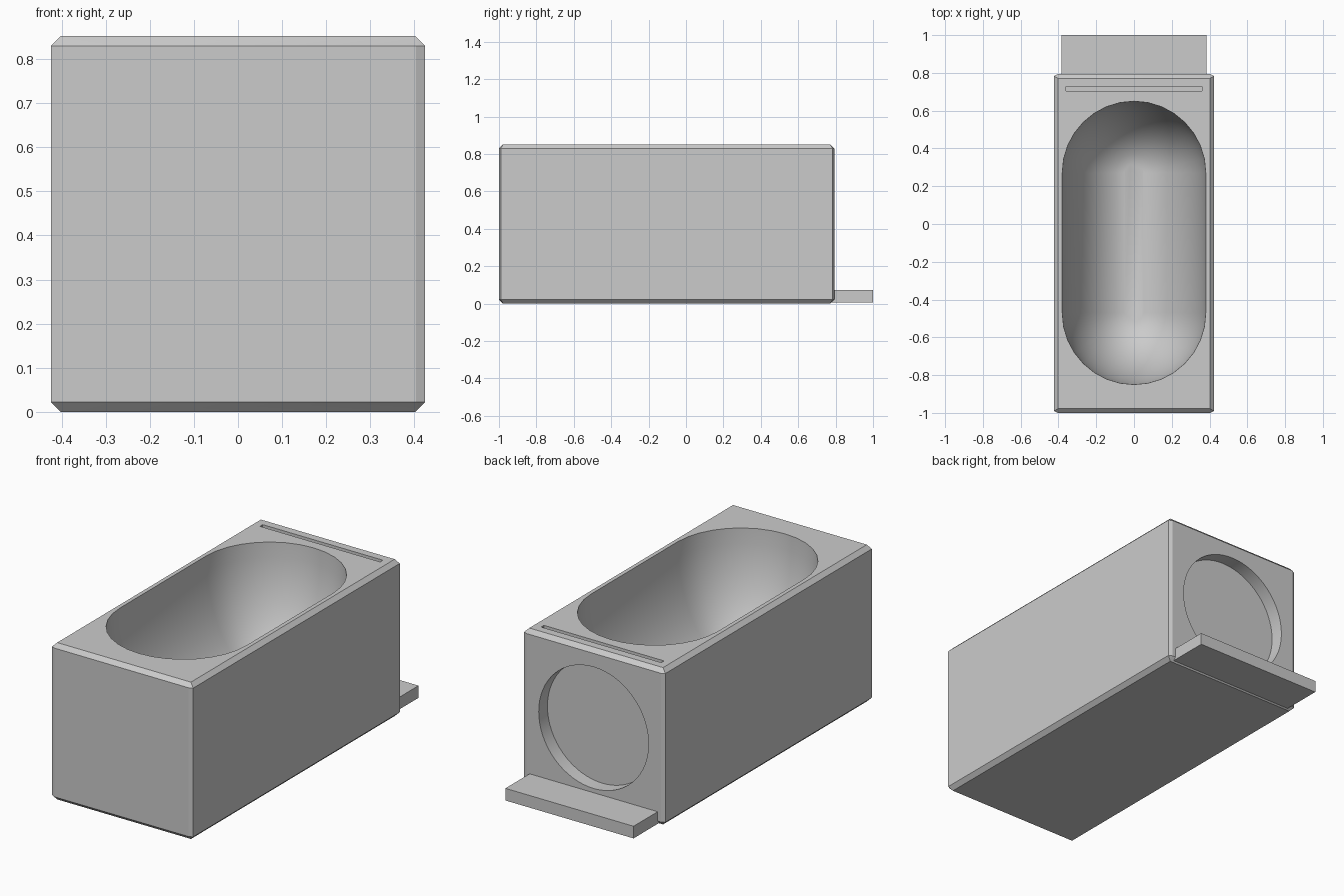
import bpy, bmesh
from math import pi, sin, cos, radians
from mathutils import Matrix

old = bpy.data.objects.get("Cube")
if old:
    bpy.data.objects.remove(old, do_unlink=True)

# Single plain colour
grey = bpy.data.materials.new("plain_grey")
grey.use_nodes = True
grey.diffuse_color = (0.6, 0.6, 0.6, 1)
grey.node_tree.nodes["Principled BSDF"].inputs["Base Color"].default_value = grey.diffuse_color

HALF_WIDTH, HEIGHT = 0.424, 0.852
FRONT, BACK = -1.0, 0.793


def finish(bm, name):
    bmesh.ops.recalc_face_normals(bm, faces=bm.faces)
    mesh = bpy.data.meshes.new(name)
    bm.to_mesh(mesh)
    bm.free()
    mesh.materials.append(grey)
    obj = bpy.data.objects.new(name, mesh)
    bpy.context.collection.objects.link(obj)
    return obj


def box(name, x, y, z):
    """Box from (low, high) ranges."""
    bm = bmesh.new()
    bmesh.ops.create_cube(bm, size=1)
    for v in bm.verts:
        v.co = [lo + (c + 0.5) * (hi - lo) for c, (lo, hi) in zip(v.co, (x, y, z))]
    return finish(bm, name)


def loft(name, outlines):
    """Skin a stack of equal-length rings and cap both ends."""
    bm = bmesh.new()
    rings = [[bm.verts.new(p) for p in outline] for outline in outlines]
    count = len(rings[0])
    for a, b in zip(rings, rings[1:]):
        for i in range(count):
            j = (i + 1) % count
            bm.faces.new((a[i], a[j], b[j], b[i]))
    bm.faces.new(rings[0])
    bm.faces.new(rings[-1])
    bmesh.ops.remove_doubles(bm, verts=bm.verts[:], dist=0.0001)
    return finish(bm, name)


def cut_rectangle(z, inset=0, cx=0, cy=0):
    """Rectangle ring with its corners cut by cx and cy."""
    x = HALF_WIDTH - inset
    y0, y1 = FRONT + inset, BACK - inset
    return [(x, y0 + cy, z), (x, y1 - cy, z), (x - cx, y1, z), (cx - x, y1, z),
            (-x, y1 - cy, z), (-x, y0 + cy, z), (cx - x, y0, z), (x - cx, y0, z)]


def stadium(r, z, steps=16):
    """Long ring with round ends."""
    ring = []
    for centre, start in ((0.27, 0), (-0.47, pi)):
        for i in range(steps + 1):
            a = start + pi * i / steps
            ring.append((r * cos(a), centre + r * sin(a), z))
    return ring


def disc_cutter(name, radius, y, z, depth):
    bm = bmesh.new()
    bmesh.ops.create_cone(bm, cap_ends=True, segments=64, radius1=radius, radius2=radius,
                          depth=depth * 2,
                          matrix=Matrix.Translation((0, y, z)) @ Matrix.Rotation(pi / 2, 4, 'X'))
    return finish(bm, name)


# Chamfered block, with narrow cuts on the upright corners
EDGE = 0.022
body = loft("body", [
    cut_rectangle(0, EDGE),
    cut_rectangle(EDGE, 0, 0.02, 0.01),
    cut_rectangle(HEIGHT - EDGE, 0, 0.02, 0.01),
    cut_rectangle(HEIGHT, EDGE),
])

# Basin with steep walls curving into a rounded floor
curve = [radians(a * 7.5) for a in range(12)]
basin = loft("basin_cutter", [stadium(0.38, HEIGHT + 0.1)] + [
    stadium(0.38 * cos(t), HEIGHT - 0.62 * sin(t)) for t in curve])

# Shallow slot in the top and round recess in the back
slot = box("slot_cutter", (-0.361, 0.361), (0.704, 0.728), (HEIGHT - 0.03, HEIGHT + 0.1))
recess = disc_cutter("recess_cutter", 0.33, BACK, HEIGHT / 2, 0.075)

bpy.context.view_layer.objects.active = body
for cutter in (basin, slot, recess):
    cutter.hide_render = True
    cut = body.modifiers.new(cutter.name, 'BOOLEAN')
    cut.operation = 'DIFFERENCE'
    cut.solver = 'EXACT'
    cut.object = cutter
    bpy.ops.object.modifier_apply(modifier=cut.name)
    bpy.data.objects.remove(cutter, do_unlink=True)

# Smooth basin, crisp chamfers
bpy.ops.object.select_all(action='DESELECT')
body.select_set(True)
bpy.ops.object.shade_smooth_by_angle(angle=radians(25))

# Flat ledge behind the block
box("back_ledge", (-0.385, 0.385), (BACK - 0.018, 1.0), (0.007, 0.073))
